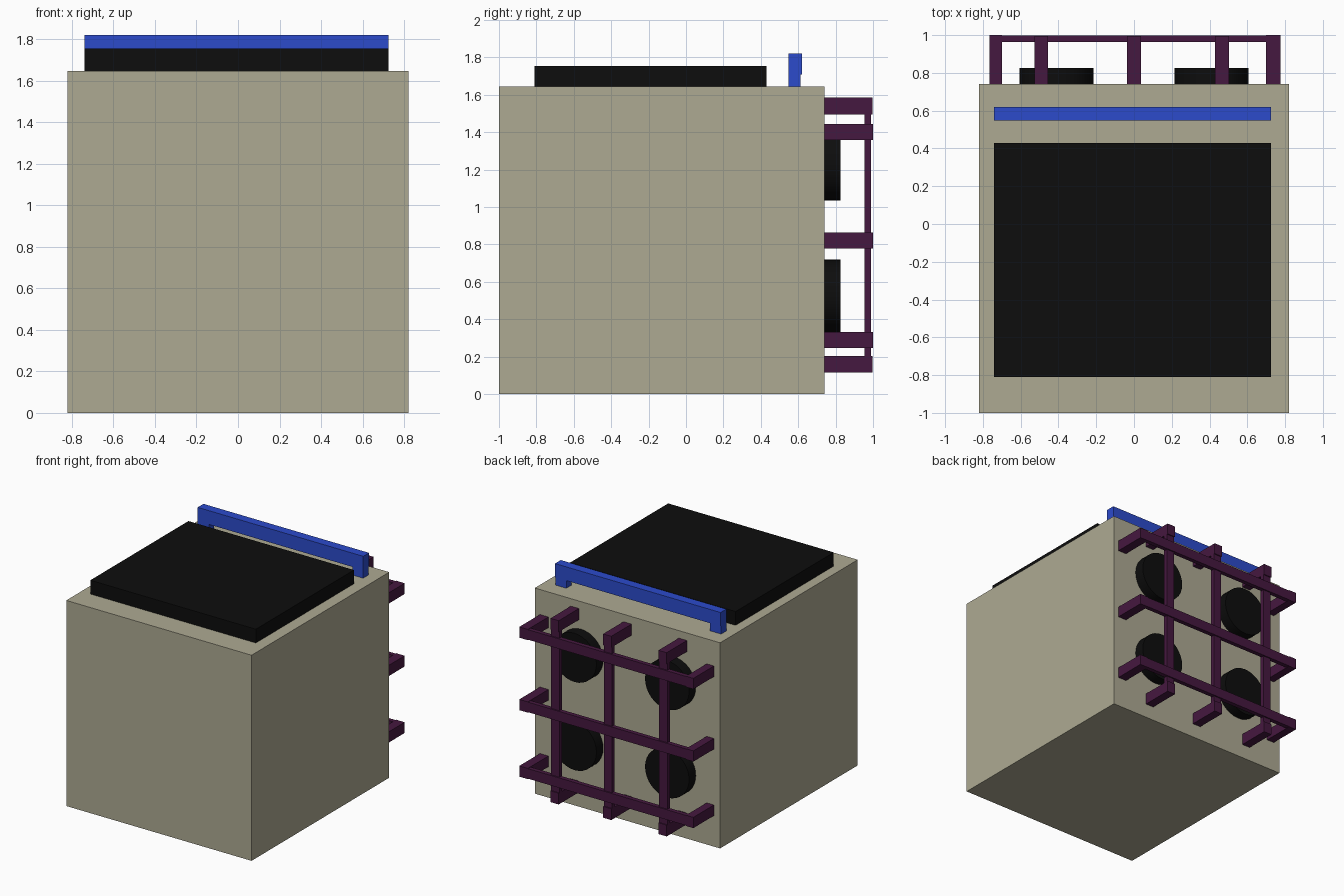
import bpy, bmesh
from math import radians
from mathutils import Matrix, Vector

if "Cube" in bpy.data.objects:
    bpy.data.objects.remove(bpy.data.objects["Cube"])


def material(name, rgb):
    m = bpy.data.materials.new(name)
    m.diffuse_color = (*rgb, 1)
    m.use_nodes = True
    m.node_tree.nodes["Principled BSDF"].inputs["Base Color"].default_value = m.diffuse_color
    return m


BEIGE = material("beige", (0.42, 0.40, 0.29))
BLACK = material("black", (0.004, 0.004, 0.004))
BLUE = material("blue", (0.025, 0.07, 0.6))
PURPLE = material("purple", (0.06, 0.009, 0.05))


def finish(name, bm, mat):
    mesh = bpy.data.meshes.new(name)
    bm.to_mesh(mesh)
    bm.free()
    mesh.materials.append(mat)
    ob = bpy.data.objects.new(name, mesh)
    bpy.context.collection.objects.link(ob)
    return ob


def boxes(name, mat, *ranges):
    """One object from boxes given as (x0, x1, y0, y1, z0, z1)."""
    bm = bmesh.new()
    for x0, x1, y0, y1, z0, z1 in ranges:
        centre = Vector((x0 + x1, y0 + y1, z0 + z1)) / 2
        size = (x1 - x0, y1 - y0, z1 - z0, 1)
        bmesh.ops.create_cube(bm, size=1, matrix=Matrix.Translation(centre) @ Matrix.Diagonal(size))
    return finish(name, bm, mat)


# Cabinet body and the padded lid on top
boxes("cabinet_body", BEIGE, (-0.82, 0.82, -1, 0.74, 0, 1.645))
boxes("top_pad", BLACK, (-0.74, 0.725, -0.81, 0.43, 1.64, 1.755))

# Carry handle: rail on two short feet
boxes("top_handle", BLUE,
      (-0.74, 0.725, 0.547, 0.62, 1.71, 1.82),
      (-0.74, -0.64, 0.547, 0.613, 1.64, 1.71),
      (0.63, 0.725, 0.547, 0.613, 1.64, 1.71))

# Rear guard: horizontal rails with end prongs
for i, z in enumerate((0.29, 0.822, 1.402)):
    boxes(f"guard_rail_{i + 1}", PURPLE,
          (-0.70, 0.70, 0.963, 0.998, z - 0.04, z + 0.04),
          (-0.765, -0.70, 0.735, 1.0, z - 0.043, z + 0.043),
          (0.70, 0.775, 0.735, 1.0, z - 0.043, z + 0.043))

# Rear guard: vertical bars with end prongs
for i, x in enumerate((-0.49, 0, 0.466)):
    boxes(f"guard_bar_{i + 1}", PURPLE,
          (x - 0.036, x + 0.036, 0.955, 0.988, 0.205, 1.495),
          (x - 0.036, x + 0.036, 0.735, 0.996, 0.115, 0.205),
          (x - 0.036, x + 0.036, 0.735, 0.996, 1.495, 1.585))

# Four round discs on the back
for x in (-0.41, 0.41):
    for z in (0.525, 1.23):
        bm = bmesh.new()
        place = Matrix.Translation((x, 0.78, z)) @ Matrix.Rotation(radians(90), 4, "X")
        bmesh.ops.create_cone(bm, cap_ends=True, segments=32, radius1=0.195,
                              radius2=0.195, depth=0.09, matrix=place)
        disc = finish("rear_disc", bm, BLACK)
        bpy.ops.object.select_all(action="DESELECT")
        disc.select_set(True)
        bpy.context.view_layer.objects.active = disc
        bpy.ops.object.shade_smooth_by_angle(angle=radians(30))
